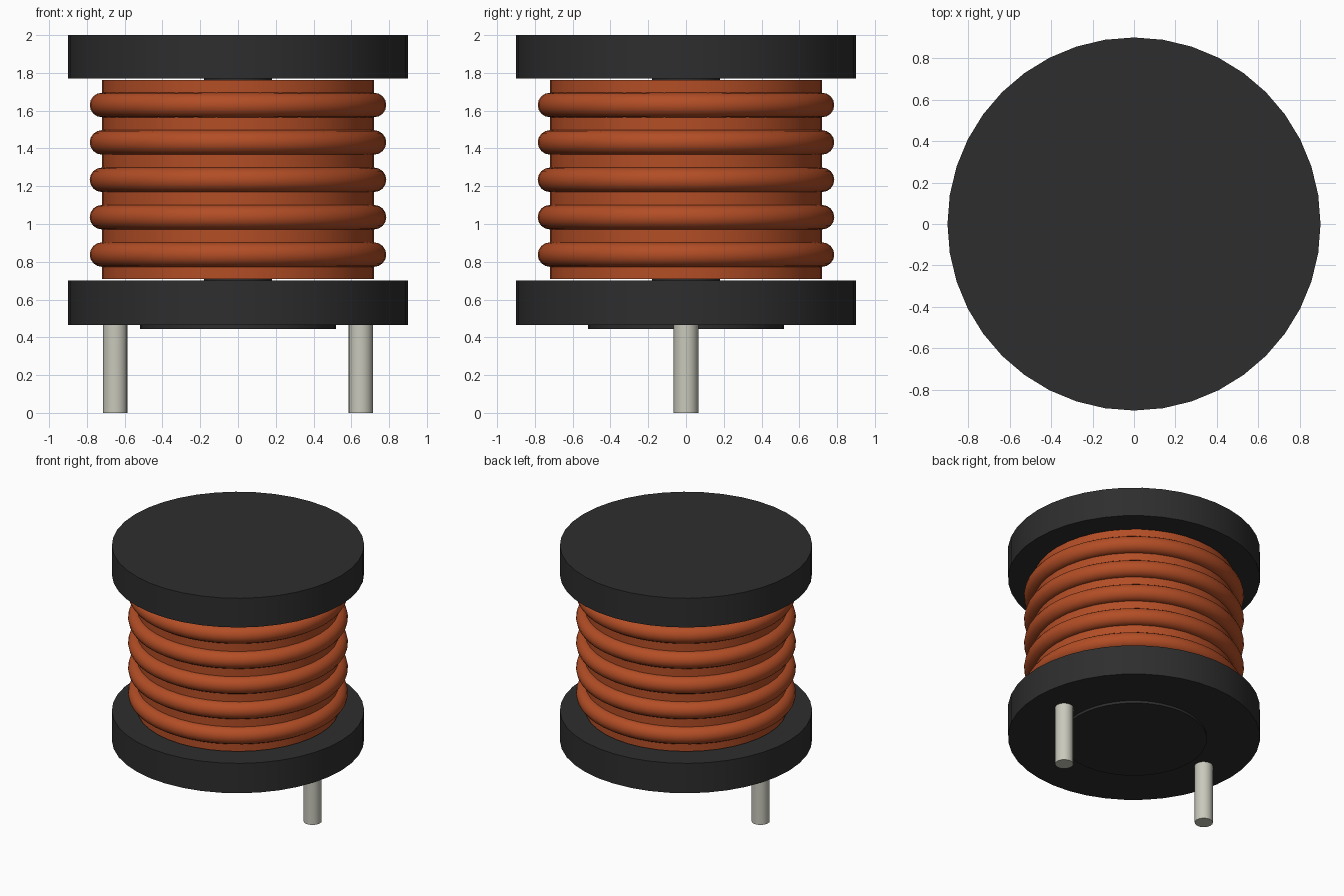
import bpy
import math

cube = bpy.data.objects.get("Cube")
if cube:
    bpy.data.objects.remove(cube, do_unlink=True)


def material(name, color, roughness=0.6):
    mat = bpy.data.materials.new(name)
    mat.use_nodes = True
    mat.diffuse_color = (*color, 1)
    bsdf = mat.node_tree.nodes["Principled BSDF"]
    bsdf.inputs["Base Color"].default_value = (*color, 1)
    bsdf.inputs["Roughness"].default_value = roughness
    return mat


ferrite = material("dark ferrite", (0.027, 0.027, 0.027))
copper = material("copper enamel", (0.45, 0.075, 0.019))
tin = material("tinned metal", (0.58, 0.58, 0.5))


def finish(name, mat):
    obj = bpy.context.object
    obj.name = name
    obj.data.materials.append(mat)
    bpy.ops.object.shade_smooth_by_angle(angle=math.radians(35))
    return obj


def cylinder(name, mat, radius, bottom, top, x=0, sides=40):
    bpy.ops.mesh.primitive_cylinder_add(
        vertices=sides, radius=radius, depth=top - bottom,
        location=(x, 0, (bottom + top) / 2))
    return finish(name, mat)


# Bobbin: two flanges on a narrow core, with a boss underneath
cylinder("bottom_flange", ferrite, 0.9, 0.465, 0.7)
cylinder("top_flange", ferrite, 0.9, 1.77, 2.0)
cylinder("core", ferrite, 0.18, 0.6, 1.87)
cylinder("bottom_boss", ferrite, 0.52, 0.445, 0.55)

# Winding body with raised turns of wire
cylinder("winding", copper, 0.72, 0.71, 1.762)
for i in range(5):
    bpy.ops.mesh.primitive_torus_add(
        major_radius=0.72, minor_radius=0.065,
        major_segments=48, minor_segments=16,
        location=(0, 0, 0.838 + 0.198 * i))
    finish(f"wire_turn_{i + 1}", copper)

# Connection pins
for side, x in (("left", 0.65), ("right", -0.65)):
    cylinder(f"{side}_pin", tin, 0.065, 0, 0.5, x, sides=20)
